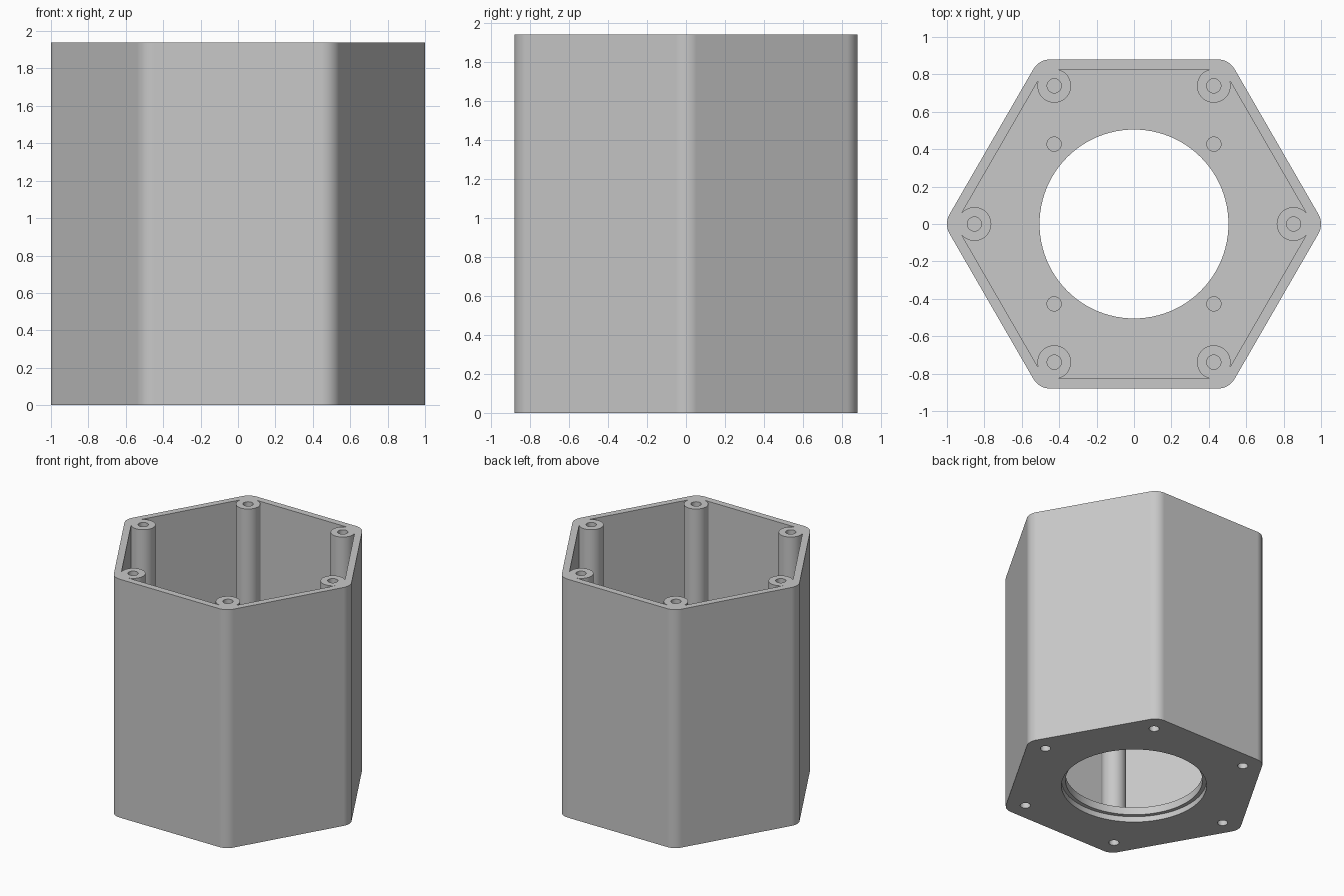
import bpy, bmesh
from math import sin, cos, pi, radians

default = bpy.data.objects.get("Cube")
if default:
    bpy.data.objects.remove(default)

HEIGHT, FLOOR = 1.94, 0.106
APOTHEM, INNER, CORNER = 0.88, 0.827, 0.105
BOSS_AT, BOSS_R, HOLE_R = 0.853, 0.09, 0.038

grey = bpy.data.materials.new("light grey")
grey.use_nodes = True
grey.diffuse_color = (0.58, 0.58, 0.58, 1)
grey.node_tree.nodes["Principled BSDF"].inputs["Base Color"].default_value = grey.diffuse_color


def prism(name, points, z0, z1):
    """Extrude a closed outline from z0 to z1."""
    bm = bmesh.new()
    base = bm.faces.new([bm.verts.new((x, y, z0)) for x, y in points])
    top = bmesh.ops.extrude_face_region(bm, geom=[base])["geom"]
    bmesh.ops.translate(bm, vec=(0, 0, z1 - z0),
                        verts=[v for v in top if isinstance(v, bmesh.types.BMVert)])
    bmesh.ops.recalc_face_normals(bm, faces=bm.faces)
    mesh = bpy.data.meshes.new(name)
    bm.to_mesh(mesh)
    bm.free()
    mesh.materials.append(grey)
    obj = bpy.data.objects.new(name, mesh)
    bpy.context.collection.objects.link(obj)
    return obj


def circle(x, y, r, n):
    return [(x + r * cos(2 * pi * i / n), y + r * sin(2 * pi * i / n)) for i in range(n)]


def hexagon(apothem, r=0.0, steps=8):
    """Hexagon with a corner on +x, its corners rounded by r."""
    reach = (apothem - r) / cos(pi / 6)
    points = []
    for k in range(6):
        a = k * pi / 3
        turns = [a + radians(-30 + 60 * i / steps) for i in range(steps + 1)] if r else [a]
        points += [(reach * cos(a) + r * cos(t), reach * sin(a) + r * sin(t)) for t in turns]
    return points


def activate(obj):
    bpy.ops.object.select_all(action='DESELECT')
    obj.select_set(True)
    bpy.context.view_layer.objects.active = obj


def cut(target, cutter):
    """Subtract the cutter from the target and discard it."""
    cutter.hide_render = True
    mod = target.modifiers.new("cut", 'BOOLEAN')
    mod.operation, mod.solver, mod.object = 'DIFFERENCE', 'EXACT', cutter
    activate(target)
    bpy.ops.object.modifier_apply(modifier=mod.name)
    bpy.data.objects.remove(cutter)


corners = [(cos(k * pi / 3), sin(k * pi / 3)) for k in range(6)]

# Cavity volume, leaving the screw bosses and the solid corners behind them
cavity = prism("cavity", hexagon(INNER), FLOOR, HEIGHT + 0.2)
for cx, cy in corners:
    cut(cavity, prism("corner_fill", circle(cx * 0.93, cy * 0.93, 0.06, 24), -0.5, HEIGHT + 0.5))
    cut(cavity, prism("boss", circle(cx * BOSS_AT, cy * BOSS_AT, BOSS_R, 48), -0.5, HEIGHT + 0.5))

# Housing with rounded vertical corners
housing = prism("hex_housing", hexagon(APOTHEM, CORNER), 0, HEIGHT)
cut(housing, cavity)

# Round floor opening with a wider recess underneath
cut(housing, prism("opening", circle(0, 0, 0.505, 96), -0.2, FLOOR + 0.2))
cut(housing, prism("recess", circle(0, 0, 0.535, 96), -0.2, 0.045))

# Blind screw holes in both ends of every boss
for cx, cy in corners:
    outline = circle(cx * BOSS_AT, cy * BOSS_AT, HOLE_R, 32)
    cut(housing, prism("top_hole", outline, HEIGHT - 0.4, HEIGHT + 0.2))
    cut(housing, prism("bottom_hole", outline, -0.2, 0.4))

# Four blind mounting holes in the floor
for sx in (-1, 1):
    for sy in (-1, 1):
        cut(housing, prism("floor_hole", circle(sx * 0.427, sy * 0.427, HOLE_R, 32), 0.03, FLOOR + 0.2))

# Smooth curved walls, flat sides and crisp rims
activate(housing)
bpy.ops.object.shade_smooth_by_angle(angle=radians(30))
weighted = housing.modifiers.new("weighted_normals", 'WEIGHTED_NORMAL')
weighted.keep_sharp = True
weighted.weight = 100
